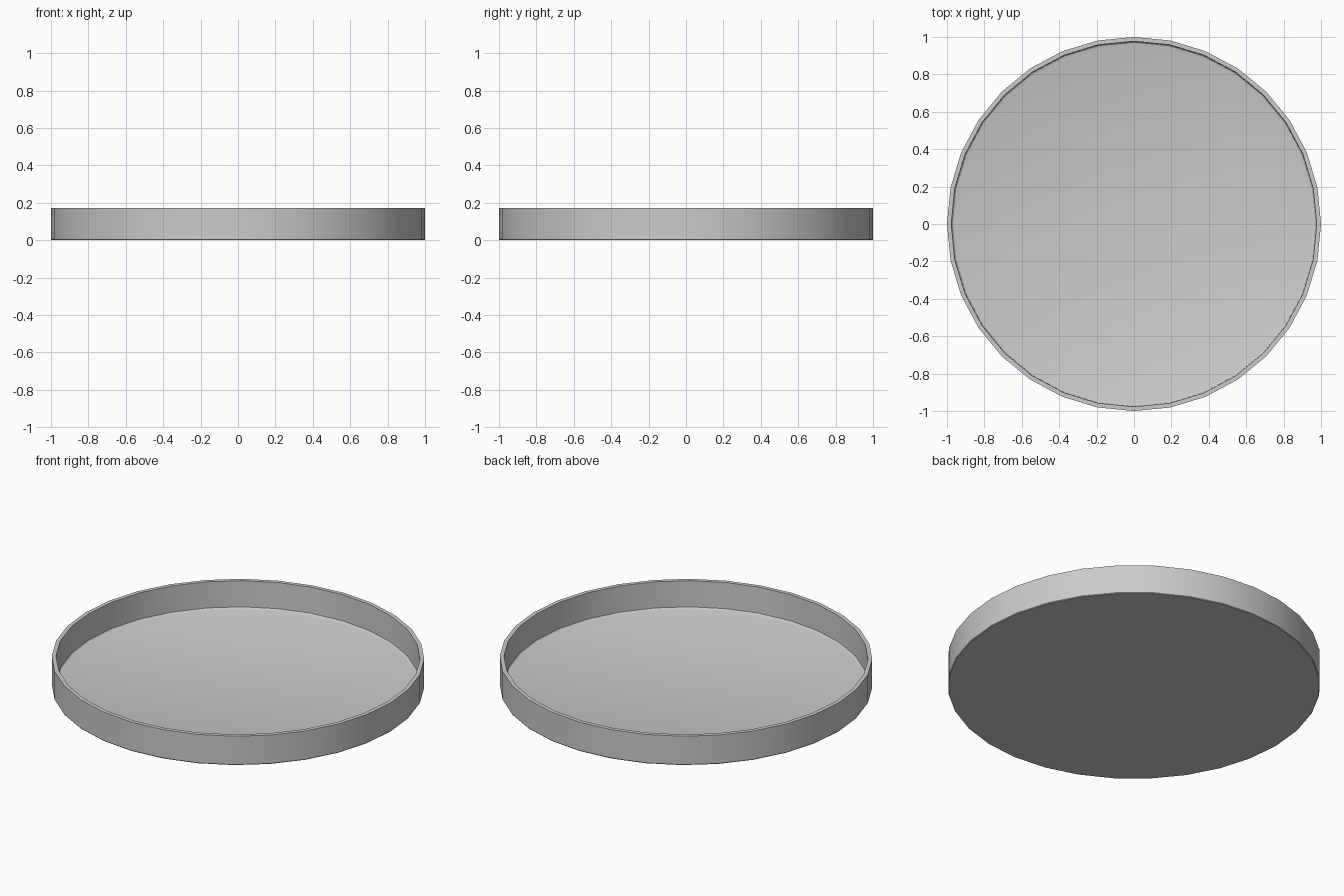
import bpy, bmesh, math

if "Cube" in bpy.data.objects:
    bpy.data.objects.remove(bpy.data.objects["Cube"])

SIDES = 32
# cross-section (radius, height): bottom edge, outer wall, rim, inner wall, floor fillet
PROFILE = [(0.997, 0.0), (1.0, 0.004), (1.0, 0.172), (0.977, 0.172),
           (0.975, 0.018), (0.970, 0.012), (0.958, 0.008)]

bm = bmesh.new()
rings = []
for r, z in PROFILE:
    rings.append([bm.verts.new((r * math.cos(2 * math.pi * i / SIDES),
                                r * math.sin(2 * math.pi * i / SIDES), z))
                  for i in range(SIDES)])

# walls and rim
for a, b in zip(rings, rings[1:]):
    for i in range(SIDES):
        j = (i + 1) % SIDES
        bm.faces.new((a[i], a[j], b[j], b[i]))

# underside and inner floor
bm.faces.new(list(reversed(rings[0])))
bm.faces.new(rings[-1])

mesh = bpy.data.meshes.new("shallow_dish")
bm.to_mesh(mesh)
bm.free()
dish = bpy.data.objects.new("shallow_dish", mesh)
bpy.context.collection.objects.link(dish)

# smooth round walls, crisp rim
bpy.context.view_layer.objects.active = dish
dish.select_set(True)
bpy.ops.object.shade_smooth_by_angle(angle=math.radians(30))
